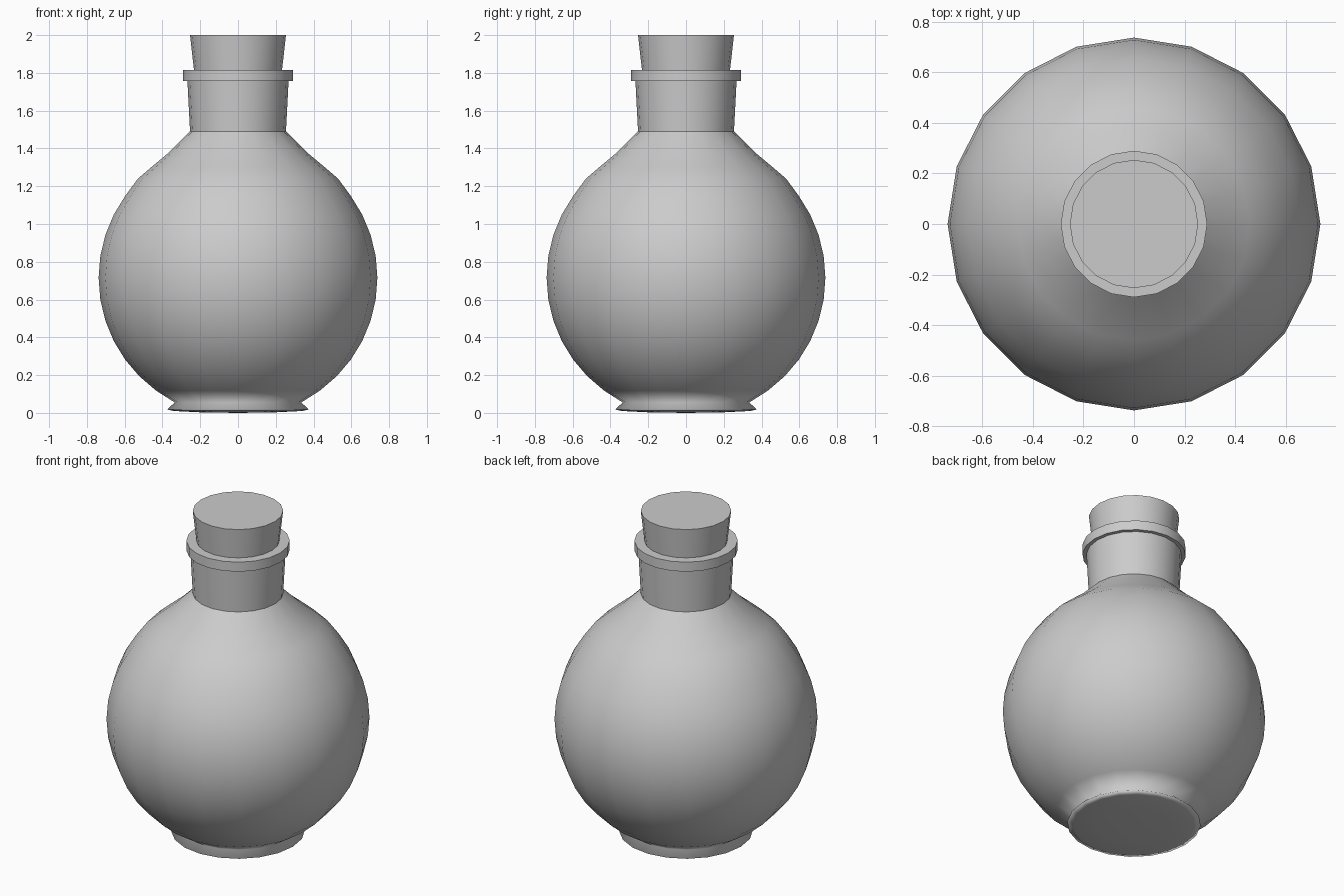
import bpy, bmesh, math

if "Cube" in bpy.data.objects:
    bpy.data.objects.remove(bpy.data.objects["Cube"])

SIDES = 20


def lathe(name, profile, angle=30):
    """Revolve (radius, z) points around z; radius 0 makes a pole."""
    bm = bmesh.new()
    rings = []
    for r, z in profile:
        if r == 0:
            rings.append([bm.verts.new((0, 0, z))] * SIDES)
        else:
            rings.append([bm.verts.new((r * math.cos(math.tau * i / SIDES),
                                        r * math.sin(math.tau * i / SIDES), z))
                          for i in range(SIDES)])
    for a, b in zip(rings, rings[1:]):
        for i in range(SIDES):
            j = (i + 1) % SIDES
            bm.faces.new(dict.fromkeys((a[i], a[j], b[j], b[i])))
    mesh = bpy.data.meshes.new(name)
    bm.to_mesh(mesh)
    bm.free()
    ob = bpy.data.objects.new(name, mesh)
    bpy.context.collection.objects.link(ob)
    bpy.ops.object.select_all(action='DESELECT')
    ob.select_set(True)
    bpy.context.view_layer.objects.active = ob
    bpy.ops.object.shade_smooth_by_angle(angle=math.radians(angle))
    return ob


# round body: flared foot, spherical belly, sloping shoulder
belly = [(0.738 * math.cos(math.radians(a)), 0.715 + 0.738 * math.sin(math.radians(a)))
         for a in range(-54, 37, 9)]
lathe("bottle_body",
      [(0, 0.0), (0.2, 0.003), (0.34, 0.01), (0.375, 0.018), (0.335, 0.055)]
      + belly + [(0.53, 1.24), (0.46, 1.30), (0.37, 1.375), (0.254, 1.49)], 180)

# neck, widening slightly towards the lip
lathe("bottle_neck", [(0.254, 1.49), (0.268, 1.76)])

# lip ring around the mouth
lathe("bottle_lip", [(0.262, 1.756), (0.29, 1.756), (0.29, 1.815), (0.23, 1.815)])

# tapered cork
lathe("cork", [(0.232, 1.805), (0.254, 2.0), (0, 2.0)])
